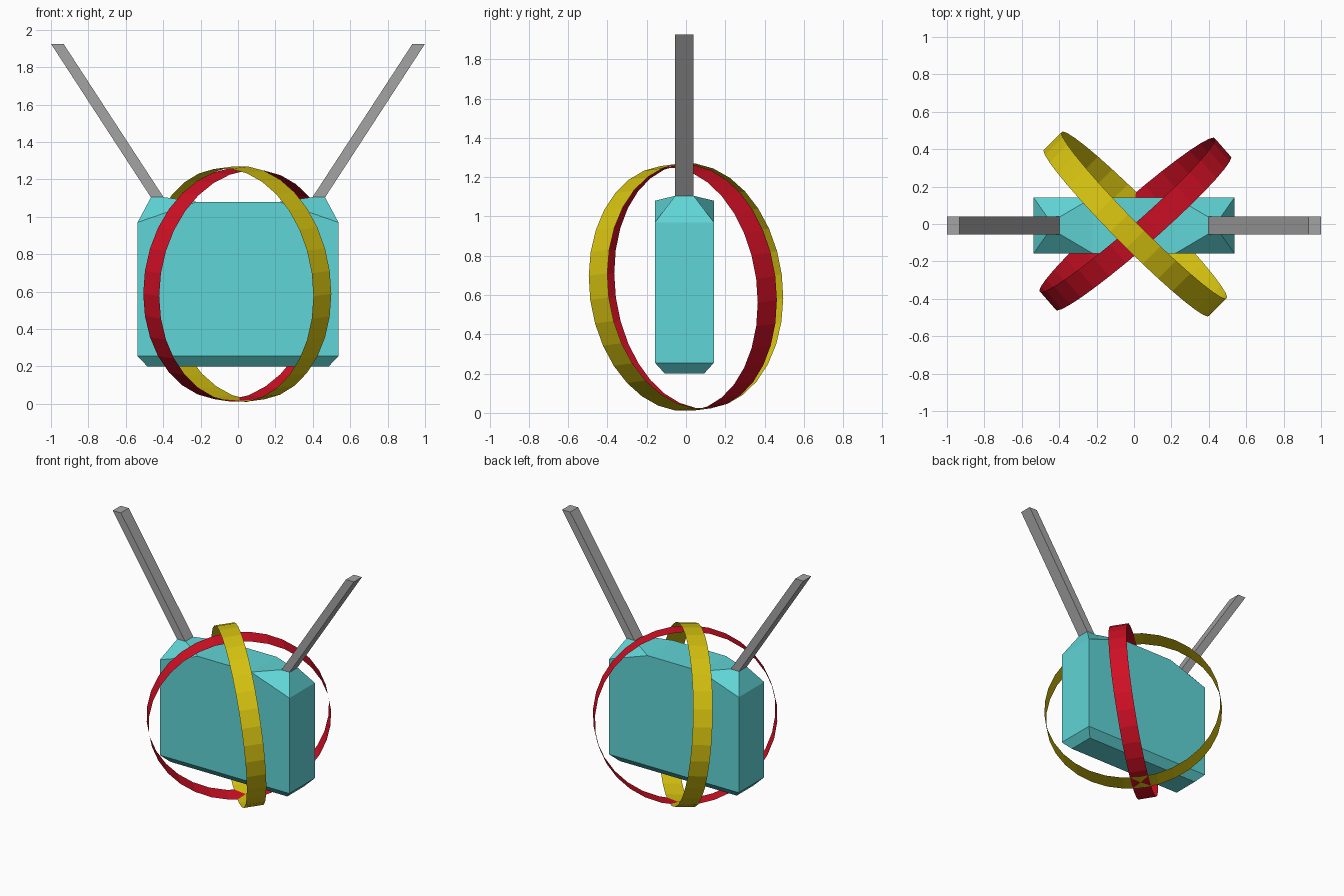
import bpy
import bmesh
from math import radians
from mathutils import Matrix, Vector

cube = bpy.data.objects.get("Cube")
if cube:
    bpy.data.objects.remove(cube, do_unlink=True)

MID_Y = -0.008  # depth centre of body and antennas


def material(name, rgb):
    m = bpy.data.materials.new(name)
    m.use_nodes = True
    m.diffuse_color = (*rgb, 1)
    m.node_tree.nodes["Principled BSDF"].inputs["Base Color"].default_value = (*rgb, 1)
    return m


TEAL = material("teal", (0.117, 0.66, 0.67))
YELLOW = material("yellow", (0.67, 0.54, 0.005))
RED = material("red", (0.63, 0.005, 0.018))
GREY = material("grey", (0.37, 0.37, 0.37))


def finish(name, bm, mat):
    bmesh.ops.recalc_face_normals(bm, faces=bm.faces)
    mesh = bpy.data.meshes.new(name)
    bm.to_mesh(mesh)
    bm.free()
    mesh.materials.append(mat)
    ob = bpy.data.objects.new(name, mesh)
    bpy.context.collection.objects.link(ob)
    return ob


def rectangle(bm, x0, x1, half_y, z):
    """Four corners: front x0, front x1, back x1, back x0."""
    return [bm.verts.new((x, MID_Y + y, z)) for x, y in
            ((x0, -half_y), (x1, -half_y), (x1, half_y), (x0, half_y))]


def bridge(bm, low, high, sides=range(4)):
    for i in sides:
        j = (i + 1) % 4
        bm.faces.new((low[i], low[j], high[j], high[i]))


# Body: chamfered base, straight walls, raised shoulders under the antennas
bm = bmesh.new()
base = rectangle(bm, -0.485, 0.485, 0.1, 0.2)
lower = rectangle(bm, -0.537, 0.537, 0.15, 0.255)
upper = rectangle(bm, -0.537, 0.537, 0.15, 0.97)
ridge = rectangle(bm, -0.22, 0.22, 0.15, 1.08)
right_pad = rectangle(bm, -0.465, -0.395, 0.047, 1.105)
left_pad = rectangle(bm, 0.395, 0.465, 0.047, 1.105)
bm.faces.new(base)
bridge(bm, base, lower)
bridge(bm, lower, upper, (1, 3))
for a, b in ((0, 1), (2, 3)):
    bm.faces.new((lower[a], lower[b], upper[b], ridge[b], ridge[a], upper[a]))
bm.faces.new(ridge)
for pad, outer, inner in ((left_pad, (1, 2), (0, 3)), (right_pad, (0, 3), (1, 2))):
    bm.faces.new(pad)
    bm.faces.new([upper[i] for i in outer] + [pad[i] for i in reversed(outer)])
    bm.faces.new([ridge[i] for i in outer] + [pad[i] for i in reversed(inner)])
    for o, i in zip(outer, inner):
        bm.faces.new((upper[o], pad[o], pad[i], ridge[o]))
finish("body", bm, TEAL)

# Antennas: slanted bars with level ends
for name, s in (("left_antenna", 1), ("right_antenna", -1)):
    bm = bmesh.new()
    foot = rectangle(bm, s * 0.395, s * 0.463, 0.047, 1.1)
    tip = rectangle(bm, s * 0.933, s * 1.0, 0.047, 1.925)
    bm.faces.new(foot)
    bm.faces.new(tip)
    bridge(bm, foot, tip)
    finish(name, bm, GREY)


# Rings: thin open bands crossing each other, tipped slightly forward
def ring(name, radius, width, turn, height, mat):
    bm = bmesh.new()
    bmesh.ops.create_cone(bm, cap_ends=False, segments=32,
                          radius1=radius, radius2=radius, depth=width)
    stand = Matrix.Rotation(radians(90), 4, "X")
    spin = Matrix.Rotation(radians(turn), 4, "Z")
    tip = Matrix.Rotation(radians(7.5), 4, "X")
    place = Matrix.Translation(Vector((0.007, 0, height)))
    bm.transform(place @ tip @ spin @ stand)
    finish(name, bm, mat)


ring("yellow_ring", 0.628, 0.135, -45, 0.64, YELLOW)
ring("red_ring", 0.624, 0.13, 41, 0.636, RED)
